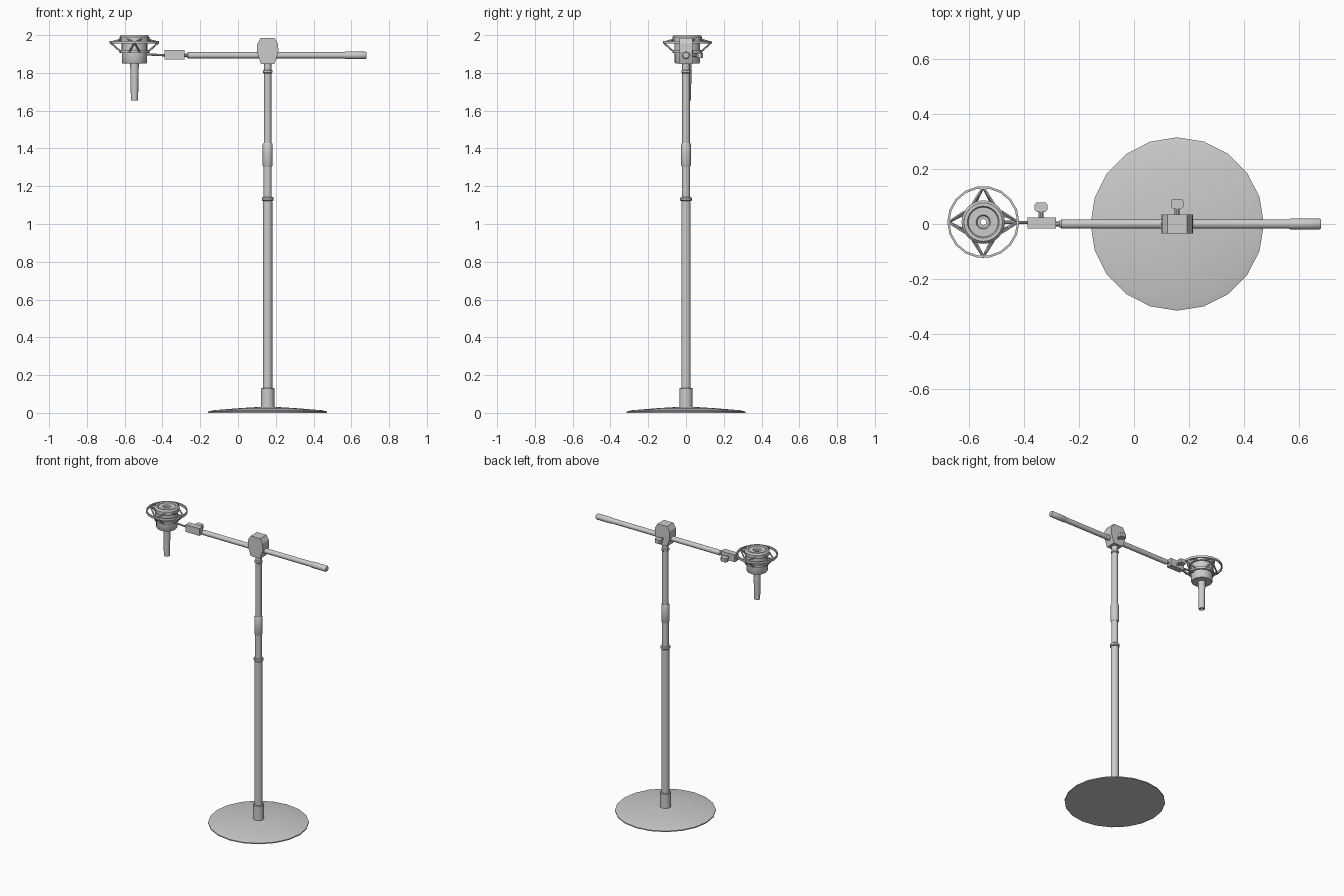
import bpy, bmesh
from math import pi, cos, sin, radians
from mathutils import Vector, Matrix

if "Cube" in bpy.data.objects:
    bpy.data.objects.remove(bpy.data.objects["Cube"])

PX = 0.157                       # pole position
MX, MY = -0.548, 0.007           # microphone centre
BZ = 1.893                       # boom height


def finish(name, bm, angle=35):
    bmesh.ops.remove_doubles(bm, verts=bm.verts, dist=1e-5)
    bmesh.ops.recalc_face_normals(bm, faces=bm.faces)
    me = bpy.data.meshes.new(name)
    bm.to_mesh(me)
    bm.free()
    ob = bpy.data.objects.new(name, me)
    bpy.context.collection.objects.link(ob)
    bpy.ops.object.select_all(action='DESELECT')
    ob.select_set(True)
    bpy.context.view_layer.objects.active = ob
    bpy.ops.object.shade_smooth_by_angle(angle=radians(angle))
    return ob


def lathe(name, profile, loc, sides=20, closed=False, axis='Z'):
    """Spin (radius, height) points about an axis."""
    bm = bmesh.new()
    rings = [[bm.verts.new((r * cos(2 * pi * i / sides), r * sin(2 * pi * i / sides), z))
              for i in range(sides)] for r, z in profile]
    n = len(rings)
    for k in range(n if closed else n - 1):
        a, b = rings[k], rings[(k + 1) % n]
        for i in range(sides):
            j = (i + 1) % sides
            bm.faces.new((a[i], a[j], b[j], b[i]))
    if not closed:
        bm.faces.new(rings[0][::-1])
        bm.faces.new(rings[-1])
    rot = {'Z': Matrix(), 'X': Matrix.Rotation(pi / 2, 4, 'Y'),
           'Y': Matrix.Rotation(-pi / 2, 4, 'X')}[axis]
    bm.transform(Matrix.Translation(loc) @ rot)
    return finish(name, bm)


def prism(name, points, low, high, plane):
    """Extrude an outline drawn in XZ or XY along the remaining axis."""
    bm = bmesh.new()
    put = (lambda u, v, w: (u, w, v)) if plane == 'XZ' else (lambda u, v, w: (u, v, w))
    a = [bm.verts.new(put(u, v, low)) for u, v in points]
    b = [bm.verts.new(put(u, v, high)) for u, v in points]
    bm.faces.new(a)
    bm.faces.new(b)
    for i in range(len(a)):
        j = (i + 1) % len(a)
        bm.faces.new((a[i], a[j], b[j], b[i]))
    return finish(name, bm, 20)


def add_rod(bm, p, q, r, sides=6):
    p, q = Vector(p), Vector(q)
    m = Matrix.Translation((p + q) / 2) @ (q - p).to_track_quat('Z', 'Y').to_matrix().to_4x4()
    bmesh.ops.create_cone(bm, cap_ends=True, segments=sides, radius1=r, radius2=r,
                          depth=(q - p).length, matrix=m)


def thumb_screw(name, x, y):
    # threaded shaft plus flat wing grip
    lathe(name + "_shaft", [(.009, y - .005), (.009, y + .025)], (x, 0, BZ), 10, axis='Y')
    w = [(-.014, .02), (.014, .02), (.023, .028), (.023, .048), (.016, .056),
         (-.016, .056), (-.023, .048), (-.023, .028)]
    ob = prism(name + "_grip", [(x + u, y + v) for u, v in w], BZ - .013, BZ + .013, 'XY')
    return ob


# weighted round base
lathe("base", [(.315, 0), (.315, .007), (.287, .014), (.15, .025), (.035, .032)], (PX, 0, 0), 20)

# pole: collar, lower tube, ring, clutch, upper tube
lathe("base_collar", [(.035, .025), (.035, .128), (.032, .132)], (PX, 0, 0))
lathe("lower_tube", [(.025, .1), (.025, 1.12), (.021, 1.12), (.021, 1.32)], (PX, 0, 0))
lathe("tube_ring", [(.027, 1.122), (.031, 1.126), (.031, 1.138), (.027, 1.142)], (PX, 0, 0))
lathe("height_clutch", [(.023, 1.305), (.026, 1.31), (.026, 1.422), (.022, 1.43)], (PX, 0, 0))
lathe("upper_tube", [(.02, 1.4), (.02, 1.87)], (PX, 0, 0))
lathe("upper_ring", [(.021, 1.798), (.025, 1.802), (.025, 1.812), (.021, 1.816)], (PX, 0, 0))

# boom clamp head
head = [(-.036, 1.847), (.036, 1.847), (.057, 1.91), (.055, 1.955), (.036, 1.985),
        (-.036, 1.985), (-.055, 1.955), (-.057, 1.91)]
prism("boom_clamp", [(PX + u, v) for u, v in head], -.035, .035, 'XZ')
thumb_screw("clamp_screw", PX, .035)

# boom arm and end grip
lathe("boom", [(.012, -.27), (.017, -.264), (.017, .6)], (0, 0, BZ), 16, axis='X')
lathe("boom_grip", [(.017, .563), (.02, .57), (.02, .674), (.016, .68)], (0, 0, BZ), 16, axis='X')

# swivel block with its link and arm to the shock mount
prism("swivel_block", [(-.388, 1.87), (-.283, 1.87), (-.283, 1.92), (-.388, 1.92)], -.017, .023, 'XZ')
thumb_screw("swivel_screw", -.338, .023)
lathe("swivel_link", [(.009, -.29), (.009, -.26)], (0, 0, BZ), 10, axis='X')
bm = bmesh.new()
add_rod(bm, (-.38, .005, BZ), (MX + .065, MY, BZ + .005), .006, 8)
finish("mount_arm", bm)

# microphone body with hollow stem
lathe("microphone", [
    (.011, 1.655), (.019, 1.655), (.023, 1.85), (.063, 1.85), (.067, 1.856), (.067, 1.905),
    (.079, 1.905), (.079, 1.92), (.068, 1.92), (.068, 1.967), (.079, 1.967), (.079, 1.99),
    (.07, 2.0), (.058, 2.0), (.054, 1.993), (.026, 1.993), (.022, 1.985), (.011, 1.985)],
    (MX, MY, 0), 24, closed=True)

# shock mount outer ring
lathe("shock_ring", [(.123, 1.955), (.131, 1.955), (.131, 1.97), (.123, 1.97)],
      (MX, MY, 0), 18, closed=True)

# suspension cords: V pairs to the upper and lower body rims
bm = bmesh.new()
for k in range(4):
    a = k * pi / 2
    tip = (MX + .127 * cos(a), MY + .127 * sin(a), 1.961)
    for s in (-1, 1):
        for spread, r, z in ((30, .077, 1.978), (20, .077, 1.912)):
            b = a + s * radians(spread)
            add_rod(bm, tip, (MX + r * cos(b), MY + r * sin(b), z), .005)
finish("suspension_cords", bm)
